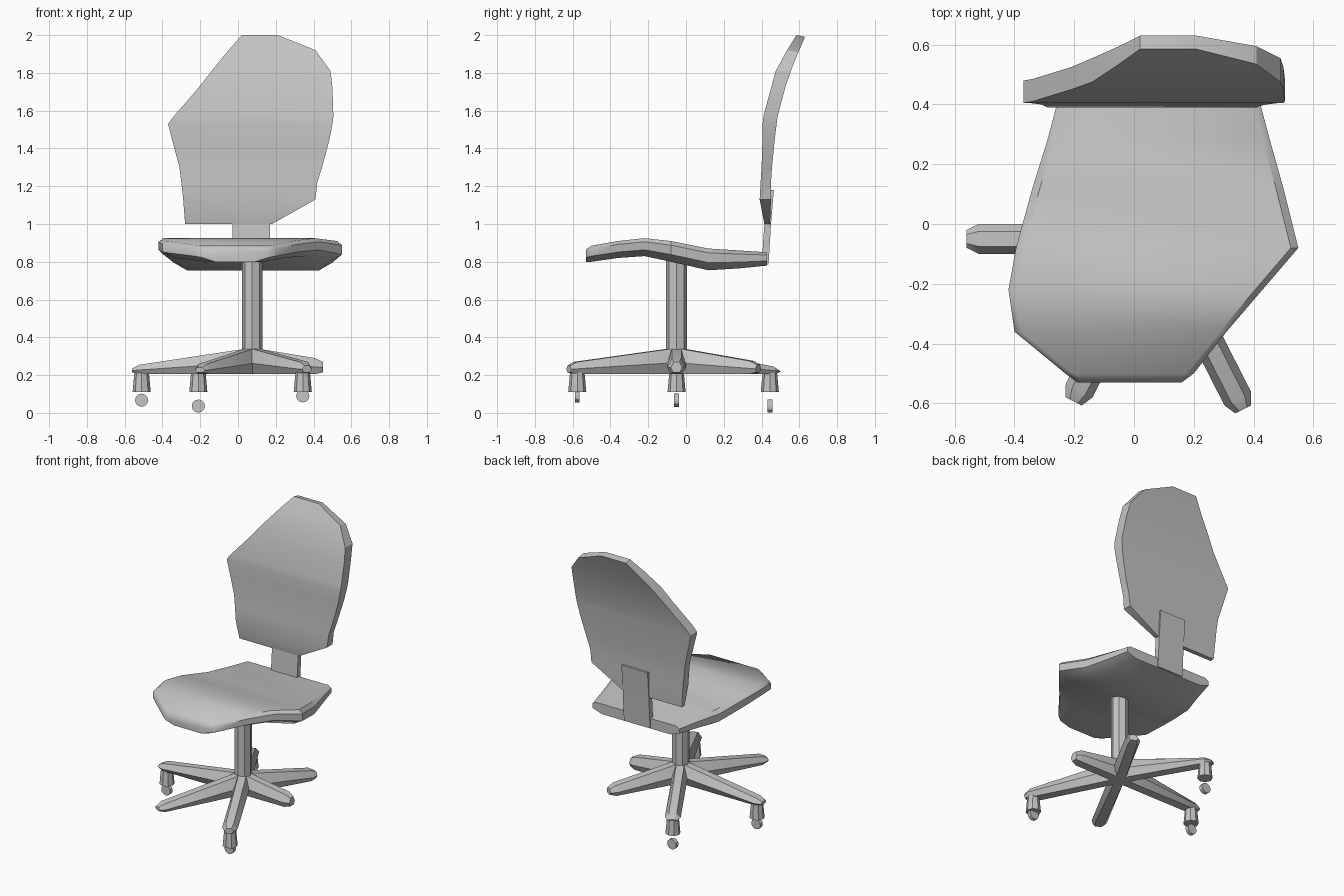
import bpy, bmesh, math
from mathutils import Vector

cube = bpy.data.objects.get("Cube")
if cube:
    bpy.data.objects.remove(cube, do_unlink=True)

grey = bpy.data.materials.new("light_grey")
grey.use_nodes = True
colour = (0.55, 0.55, 0.55, 1)
grey.diffuse_color = colour
grey.node_tree.nodes["Principled BSDF"].inputs["Base Color"].default_value = colour

HUB = Vector((0.075, -0.05, 0))


def finish(name, bm, angle=30):
    bmesh.ops.recalc_face_normals(bm, faces=bm.faces)
    mesh = bpy.data.meshes.new(name)
    bm.to_mesh(mesh)
    bm.free()
    mesh.materials.append(grey)
    obj = bpy.data.objects.new(name, mesh)
    bpy.context.collection.objects.link(obj)
    bpy.ops.object.select_all(action="DESELECT")
    obj.select_set(True)
    bpy.context.view_layer.objects.active = obj
    bpy.ops.object.shade_smooth_by_angle(angle=math.radians(angle))
    return obj


def loft(name, rings, angle=30):
    """Skin a list of equal-sized point rings and cap both ends."""
    bm = bmesh.new()
    rows = [[bm.verts.new(p) for p in ring] for ring in rings]
    n = len(rows[0])
    for a, b in zip(rows, rows[1:]):
        for i in range(n):
            j = (i + 1) % n
            bm.faces.new((a[i], a[j], b[j], b[i]))
    bm.faces.new(rows[0])
    bm.faces.new(rows[-1])
    return finish(name, bm, angle)


def cylinder(name, centre, r_low, r_top, height, sides, axis="Z"):
    bm = bmesh.new()
    bmesh.ops.create_cone(bm, cap_ends=True, segments=sides,
                          radius1=r_low, radius2=r_top, depth=height)
    obj = finish(name, bm)
    obj.location = centre
    if axis == "Y":
        obj.rotation_euler.x = math.pi / 2
    return obj


# Backrest: height, left x, right x, front y, back y
back_rows = [
    (1.00, -0.28, 0.18, 0.415, 0.445),
    (1.13, -0.29, 0.41, 0.39, 0.45),
    (1.22, -0.30, 0.42, 0.395, 0.45),
    (1.30, -0.31, 0.445, 0.40, 0.455),
    (1.45, -0.35, 0.485, 0.405, 0.47),
    (1.53, -0.37, 0.50, 0.405, 0.48),
    (1.57, -0.34, 0.505, 0.41, 0.485),
    (1.72, -0.21, 0.50, 0.45, 0.525),
    (1.81, -0.14, 0.49, 0.475, 0.555),
    (1.92, -0.05, 0.41, 0.535, 0.595),
    (2.00, 0.02, 0.21, 0.585, 0.63),
]
loft("backrest", [[(l, f, z), (r, f, z), (r, b, z - 0.01 * (z > 1.9)), (l, b, z - 0.01 * (z > 1.9))]
                  for z, l, r, f, b in back_rows])

# Strut joining the seat to the backrest
loft("back_strut", [[(x, y, z) for x, y in
                     ((-0.03, f), (0.17, f), (0.17, b), (-0.03, b))]
                    for z, f, b in ((0.785, 0.40, 0.437), (1.0, 0.415, 0.45),
                                    (1.18, 0.435, 0.465))])

# Seat: y, left x, right x, top z, bottom z
seat_rows = [
    (-0.53, -0.19, 0.16, 0.865, 0.80),
    (-0.50, -0.23, 0.20, 0.885, 0.80),
    (-0.36, -0.40, 0.31, 0.91, 0.82),
    (-0.22, -0.42, 0.43, 0.925, 0.83),
    (-0.08, -0.395, 0.55, 0.91, 0.80),
    (0.12, -0.34, 0.50, 0.87, 0.755),
    (0.28, -0.29, 0.455, 0.86, 0.765),
    (0.43, -0.25, 0.415, 0.85, 0.78),
]
seat_rings = []
for y, l, r, t, b in seat_rows:
    h = t - b
    seat_rings.append([(l + 0.07, y, b), (r - 0.07, y, b), (r, y, b + 0.35 * h),
                       (r, y, b + 0.8 * h), (r - 0.025, y, t), (l + 0.025, y, t),
                       (l, y, b + 0.8 * h), (l, y, b + 0.35 * h)])
loft("seat", seat_rings, 40)

# Central column
cylinder("column", HUB + Vector((0, 0, 0.53)), 0.055, 0.055, 0.62, 8)


def leg(name, degrees, length, tip_top):
    """Tapered six-sided arm with a flat underside and a blunt tip."""
    a = math.radians(degrees)
    out = Vector((math.cos(a), math.sin(a), 0))
    side = Vector((-out.y, out.x, 0))
    low = 0.205
    rings = []
    for d, w, lo, hi in ((0, 0.05, low, 0.345),
                         (length - 0.04, 0.05, low, tip_top),
                         (length, 0.03, low + 0.01, tip_top - 0.02)):
        h = hi - lo
        rings.append([HUB + out * d + side * (s * w) + Vector((0, 0, lo + k * h))
                      for s, k in ((-0.6, 0), (0.6, 0), (1, 0.45),
                                   (0.5, 1), (-0.5, 1), (-1, 0.45))])
    loft(name, rings)
    return out


# Six legs; every wheel height marks a leg that carries a caster
legs = [
    ("right_leg", 180, 0.635, 0.255, 0.067),
    ("front_left_leg", 297, 0.64, 0.27, 0.09),
    ("back_right_leg", 120, 0.62, 0.245, 0.036),
    ("left_leg", 0, 0.375, 0.29, None),
    ("back_left_leg", 60, 0.50, 0.275, None),
    ("front_right_leg", 243, 0.61, 0.26, None),
]
for name, degrees, length, tip_top, wheel_z in legs:
    out = leg(name, degrees, length, tip_top)
    if wheel_z is None:
        continue
    foot = HUB + out * (length - 0.05)
    cylinder(name + "_caster_housing", foot + Vector((0, 0, 0.17)),
             0.048, 0.037, 0.12, 8)
    cylinder(name + "_wheel", foot + Vector((0, 0, wheel_z)),
             0.035, 0.035, 0.026, 12, "Y")
